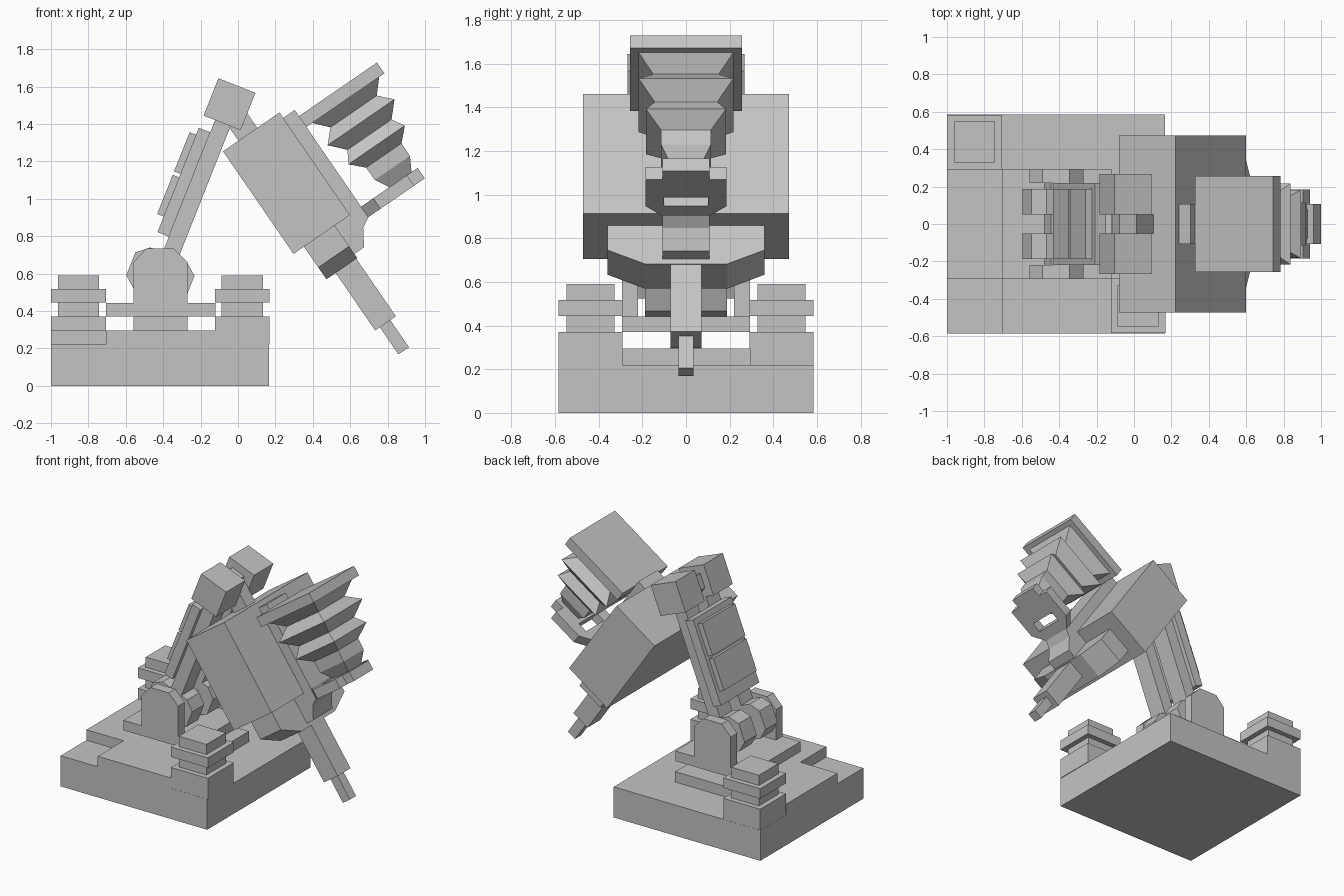
import bpy, bmesh
from math import radians, sin, cos
from mathutils import Vector

if "Cube" in bpy.data.objects:
    bpy.data.objects.remove(bpy.data.objects["Cube"])

grey = bpy.data.materials.new("plain grey")
grey.use_nodes = True
grey.diffuse_color = (0.55, 0.55, 0.55, 1)
grey.node_tree.nodes["Principled BSDF"].inputs["Base Color"].default_value = grey.diffuse_color


def loft(name, sections):
    """Solid joining matching loops of 3D points, capped at both ends."""
    bm = bmesh.new()
    rings = [[bm.verts.new(p) for p in loop] for loop in sections]
    n = len(rings[0])
    for low, high in zip(rings, rings[1:]):
        for i in range(n):
            j = (i + 1) % n
            bm.faces.new((low[i], low[j], high[j], high[i]))
    bm.faces.new(rings[0])
    bm.faces.new(rings[-1])
    bmesh.ops.recalc_face_normals(bm, faces=bm.faces)
    mesh = bpy.data.meshes.new(name)
    bm.to_mesh(mesh)
    bm.free()
    mesh.materials.append(grey)
    obj = bpy.data.objects.new(name, mesh)
    bpy.context.collection.objects.link(obj)
    return obj


def frame(x, z, first, second):
    """Tilted axes in the xz plane: returns a (first, y, second) mapper."""
    a, b = radians(first), radians(second)
    return lambda p, y, q: Vector((x + p * cos(a) + q * cos(b), y, z + p * sin(a) + q * sin(b)))


world = frame(0, 0, 0, 90)
arm = frame(-0.415, 0.59, -21.6, 68.4)        # across, along the arm
gun = frame(-0.08, 1.254, -55.5, 34.5)        # along, out of the body


def prism(name, f, pts, y0, y1):
    return loft(name, [[f(p, y, q) for p, q in pts] for y in (y0, y1)])


def box(name, f, p0, p1, y0, y1, q0, q1):
    return prism(name, f, [(p0, q0), (p1, q0), (p1, q1), (p0, q1)], y0, y1)


# Stepped base
box("base_slab", world, -1, 0.165, -0.585, 0.585, 0, 0.22)
foot = [(-1, -0.292), (-0.705, -0.292), (-0.705, -0.585), (-0.12, -0.585), (-0.12, 0.295), (-1, 0.295)]
loft("base_step", [[(x, y, z) for x, y in foot] for z in (0.22, 0.295)])

# Corner posts with stacked blocks
for label, cx, cy in (("back", -0.8525, 0.4375), ("front", 0.0225, -0.4375)):
    for part, half, z0, z1 in (("pedestal", 0.1465, 0.22, 0.37), ("neck", 0.11, 0.37, 0.445),
                               ("collar", 0.1465, 0.445, 0.517), ("cap", 0.11, 0.517, 0.59)):
        box(f"{label}_post_{part}", world, cx - half, cx + half, cy - half, cy + half, z0, z1)

# Turntable
box("turntable_support", world, -0.56, -0.27, -0.07, 0.07, 0.295, 0.37)
box("turntable_plate", world, -0.705, -0.12, -0.293, 0.293, 0.37, 0.442)
box("hinge_axle", arm, -0.05, 0.05, -0.23, 0.23, -0.05, 0.05)

# Hinge brackets, knuckles, arm rails and shoulder blocks on both sides
bracket = [(-0.56, 0.44), (-0.56, 0.66), (-0.49, 0.735), (-0.345, 0.735), (-0.27, 0.66), (-0.27, 0.44)]
knuckle = [(sx * p, sq * q) for sx, sq, pts in (
    (1, 1, ((0.17, 0.065), (0.105, 0.12))), (-1, 1, ((0.105, 0.12), (0.17, 0.065))),
    (-1, -1, ((0.17, 0.065), (0.105, 0.12))), (1, -1, ((0.105, 0.12), (0.17, 0.065)))) for p, q in pts]
for side, s in (("left", 1), ("right", -1)):
    prism(f"{side}_bracket", world, bracket, s * 0.22, s * 0.293)
    prism(f"{side}_knuckle", arm, knuckle, s * 0.05, s * 0.187)
    box(f"{side}_arm_rail", arm, -0.034, 0.055, s * 0.05, s * 0.187, 0.05, 0.9)
    box(f"{side}_shoulder_block", arm, -0.1, 0.113, s * 0.05, s * 0.268, 0.88, 1.095)

# Armour on the back of the arm
box("arm_back_plate", arm, -0.1, -0.034, -0.218, 0.218, 0.21, 0.81)
for label, a in (("lower", 0.3), ("upper", 0.545)):
    box(f"{label}_arm_panel", arm, -0.137, -0.1, -0.187, 0.187, a, a + 0.225)

# Main body and its link to the arm
box("body", gun, 0, 0.665, -0.472, 0.472, 0, 0.366)
box("body_link", gun, -0.2, 0.05, -0.05, 0.05, 0.1, 0.222)
box("shoulder_pin", arm, -0.05, 0.05, -0.06, 0.06, 0.94, 1.04)
spine = [(0.035, 0.24), (0.035, 0.441), (0.73, 0.441), (0.76, 0.387), (0.85, 0.331), (0.85, 0.2)]
prism("body_spine", gun, spine, -0.108, 0.108)

# Flared collar below the body
loft("muzzle_collar", [[gun(u, y, v) for v, y in ((0.068, -w), (0.268, -w), (0.268, w), (0.068, w))]
                       for u, w in ((0.66, 0.36), (0.8, 0.36), (0.877, 0.19))])

# Barrel and tip
box("barrel", gun, 0.66, 1.25, -0.072, 0.072, 0.128, 0.262)
box("barrel_tip", gun, 1.25, 1.426, -0.035, 0.035, 0.158, 0.226)

# Bellows with its upper plate
box("bellows_top_plate", gun, 0.075, 0.145, -0.256, 0.256, 0.44, 0.947)
folds = ((0.145, 0.217), (0.22, 0.15), (0.29, 0.217), (0.37, 0.143), (0.437, 0.183),
         (0.505, 0.115), (0.586, 0.114), (0.665, 0.07))
loft("bellows", [[gun(u, sy * h, 0.696 + sv * h) for sy, sv in ((-1, -1), (1, -1), (1, 1), (-1, 1))]
                 for u, h in folds])

# Lower bellows plate: two C-shaped halves around a slot
half = [(0.44, 0), (0.44, 0.108), (0.52, 0.185), (0.738, 0.185), (0.738, 0.108), (0.807, 0.108),
        (0.807, 0), (0.59, 0), (0.59, 0.1), (0.52, 0.1), (0.52, 0)]
for side, s in (("left", 1), ("right", -1)):
    loft(f"{side}_bellows_lower_plate", [[gun(u, s * y, v) for v, y in half] for u in (0.662, 0.73)])
